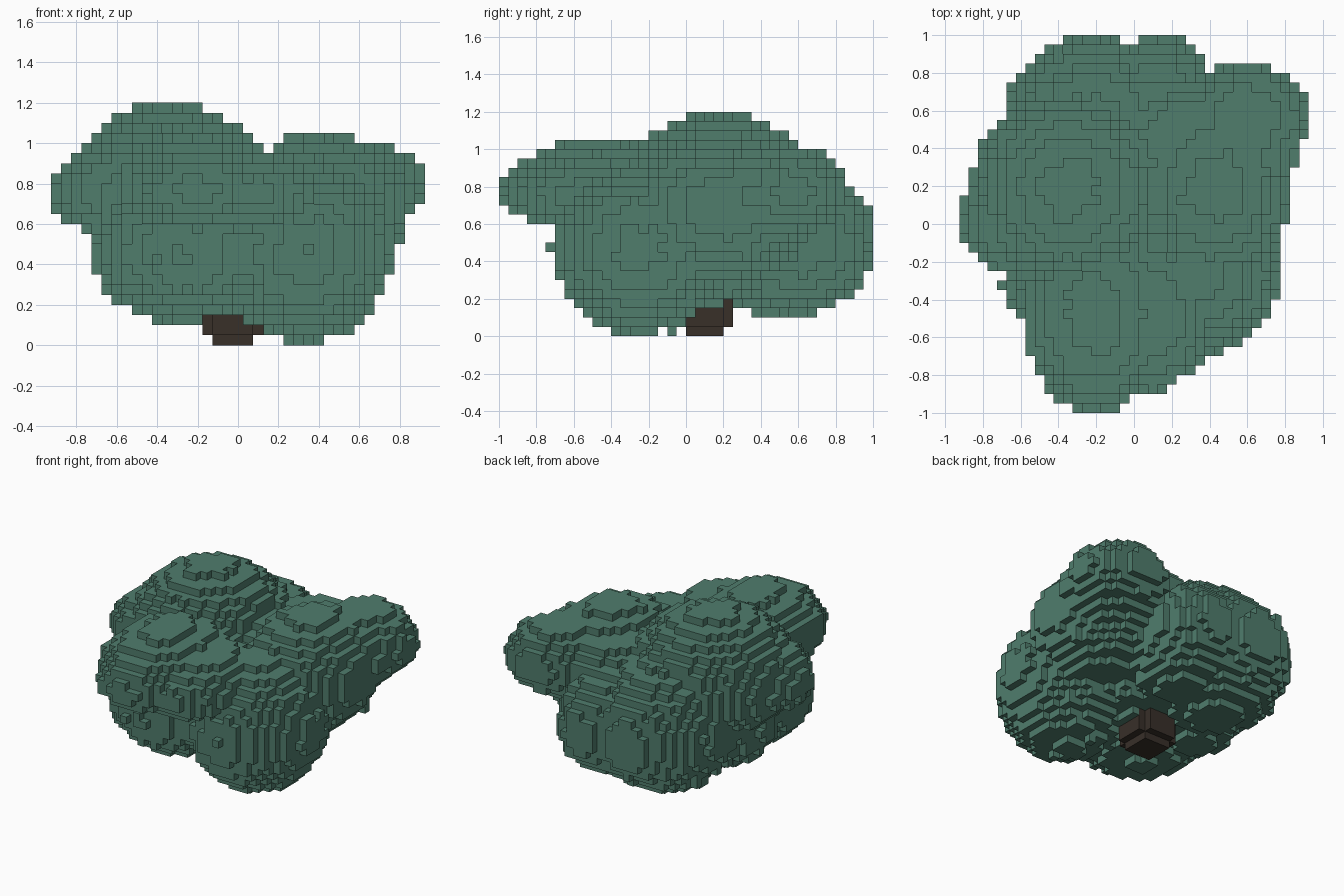
import bpy, bmesh, random
from mathutils import Vector

if "Cube" in bpy.data.objects:
    bpy.data.objects.remove(bpy.data.objects["Cube"])

random.seed(4)
S = 0.05                                   # voxel edge
NX, NY, NZ = 37, 40, 24                    # grid size

def centre(i, j, k):
    return (i + 0.5 - NX / 2) * S, (j + 0.5 - NY / 2) * S, (k + 0.5) * S

# Leaf clumps: centre, x radius, y radius, upward radius, downward radius
clumps = [
    (-0.34, 0.18, 0.72, 0.52, 0.54, 0.48, 0.30),    # tall left crown
    (-0.54, 0.02, 0.74, 0.39, 0.32, 0.28, 0.17),    # left crown, outer lobe
    (-0.21, -0.47, 0.76, 0.39, 0.53, 0.29, 0.20),   # front overhang
    (0.06, -0.48, 0.75, 0.34, 0.42, 0.22, 0.20),    # front overhang, right lobe
    (0.43, 0.20, 0.70, 0.41, 0.50, 0.35, 0.42),     # right crown
    (0.60, 0.56, 0.77, 0.32, 0.30, 0.25, 0.22),     # back right tip
    (0.52, 0.38, 0.74, 0.34, 0.42, 0.27, 0.28),     # bridge to the tip
    (0.30, 0.42, 0.72, 0.42, 0.36, 0.26, 0.25),     # bridge to the back
    (-0.22, 0.53, 0.51, 0.46, 0.48, 0.44, 0.42),    # back belly
    (0.13, 0.60, 0.50, 0.31, 0.41, 0.36, 0.36),     # back belly, right lobe
    (-0.26, -0.25, 0.46, 0.44, 0.43, 0.40, 0.34),   # front left belly
    (-0.40, 0.12, 0.44, 0.31, 0.36, 0.30, 0.29),    # left belly
    (0.34, -0.25, 0.47, 0.43, 0.46, 0.43, 0.46),    # front right belly
    (0.00, 0.07, 0.52, 0.50, 0.46, 0.35, 0.38),     # core
]

def leaf_distance(x, y, z):
    return min(((x - cx) / rx) ** 2 + ((y - cy) / ry) ** 2
               + ((z - cz) / (up if z > cz else down)) ** 2
               for cx, cy, cz, rx, ry, up, down in clumps)

def in_trunk(x, y, z):
    r = 0.115 if z < 0.05 else 0.15
    return z < 0.25 and (x + 0.025) ** 2 + (y - 0.1) ** 2 < r * r

leaves, wood = set(), set()
for i in range(NX):
    for j in range(NY):
        for k in range(NZ):
            p = centre(i, j, k)
            limit = 1.11 if random.random() < 0.03 else random.uniform(0.96, 1.02)
            if in_trunk(*p):
                wood.add((i, j, k))
            elif leaf_distance(*p) < limit:
                leaves.add((i, j, k))

solid = leaves | wood
DIRS = [Vector(d) for d in ((1, 0, 0), (-1, 0, 0), (0, 1, 0),
                            (0, -1, 0), (0, 0, 1), (0, 0, -1))]

def voxel_object(name, cells, colour):
    """Mesh of the exposed cube faces of a set of cells."""
    bm = bmesh.new()
    verts = {}
    def vert(co):
        key = tuple(round(c * 1000) for c in co)
        if key not in verts:
            verts[key] = bm.verts.new(co)
        return verts[key]
    for cell in sorted(cells):
        c = Vector(centre(*cell))
        for d in DIRS:
            if tuple(int(a + b) for a, b in zip(cell, d)) in solid:
                continue
            u = Vector((d.y, d.z, d.x))
            v = d.cross(u)
            bm.faces.new([vert(c + (d + u * a + v * b) * S / 2)
                          for a, b in ((-1, -1), (1, -1), (1, 1), (-1, 1))])
    me = bpy.data.meshes.new(name)
    bm.to_mesh(me)
    bm.free()
    mat = bpy.data.materials.new(name + "_colour")
    mat.diffuse_color = colour
    mat.use_nodes = True
    mat.node_tree.nodes["Principled BSDF"].inputs["Base Color"].default_value = mat.diffuse_color
    me.materials.append(mat)
    bpy.context.collection.objects.link(bpy.data.objects.new(name, me))

voxel_object("leaves", leaves, (0.080, 0.205, 0.152, 1))
voxel_object("trunk", wood, (0.040, 0.029, 0.022, 1))
